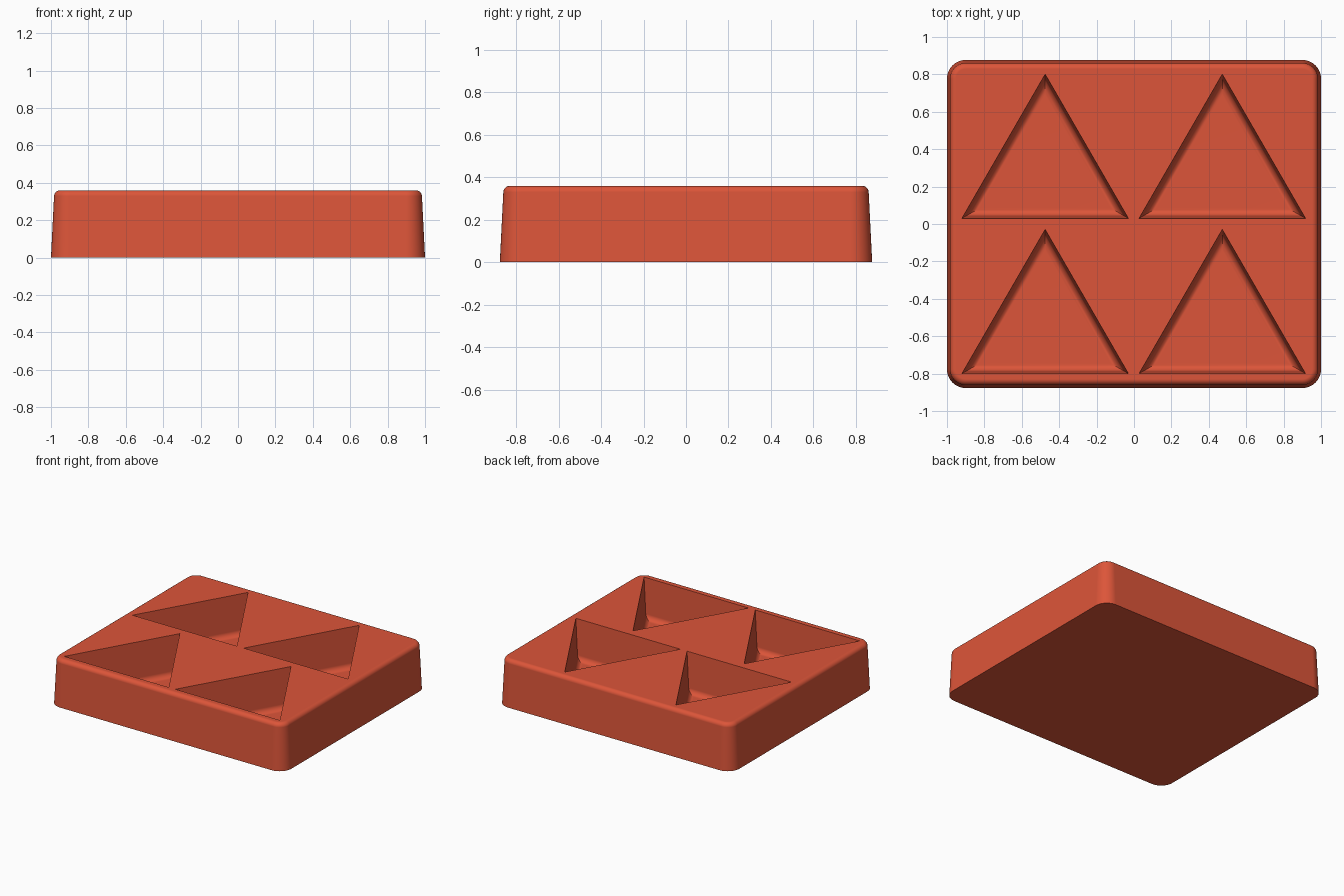
import bpy
import bmesh
from math import sin, cos, radians, sqrt

if "Cube" in bpy.data.objects:
    bpy.data.objects.remove(bpy.data.objects["Cube"], do_unlink=True)

HALF_X, HALF_Y, HEIGHT = 1.0, 0.877, 0.36
DRAFT = 0.05          # sideways slope of the walls per unit of height
CORNER, LIP = 0.1, 0.03
FLOOR, FILLET = 0.05, 0.04

red = bpy.data.materials.new("brick_red")
red.use_nodes = True
colour = (0.72, 0.091, 0.041, 1)
red.diffuse_color = colour
red.node_tree.nodes["Principled BSDF"].inputs["Base Color"].default_value = colour


def loft(bm, rings):
    """Skin a stack of closed rings, listed from bottom to top, and cap both ends."""
    loops = [[bm.verts.new(p) for p in ring] for ring in rings]
    for low, high in zip(loops, loops[1:]):
        n = len(low)
        for i in range(n):
            j = (i + 1) % n
            bm.faces.new((low[i], low[j], high[j], high[i]))
    bm.faces.new(loops[0][::-1])
    bm.faces.new(loops[-1])


def make_object(name, bm):
    mesh = bpy.data.meshes.new(name)
    bm.normal_update()
    bm.to_mesh(mesh)
    bm.free()
    mesh.materials.append(red)
    obj = bpy.data.objects.new(name, mesh)
    bpy.context.collection.objects.link(obj)
    return obj


def rounded_rectangle(inset, z, steps=10):
    r = CORNER - inset
    ring = []
    for k, (sx, sy) in enumerate([(1, 1), (-1, 1), (-1, -1), (1, -1)]):
        for i in range(steps + 1):
            a = radians(90 * (k + i / steps))
            ring.append((sx * (HALF_X - CORNER) + r * cos(a),
                         sy * (HALF_Y - CORNER) + r * sin(a), z))
    return ring


def triangle(cx, base_y, inset, z, side=0.89):
    half = side / 2 - sqrt(3) * inset
    low = base_y + inset
    return [(cx - half, low, z), (cx + half, low, z),
            (cx, low + half * sqrt(3), z)]


# Tray block: tapered sides with a rounded top lip
bm = bmesh.new()
rings = [rounded_rectangle(0, 0)]
for i in range(7):
    a = radians(15 * i)
    z = HEIGHT - LIP + LIP * sin(a)
    rings.append(rounded_rectangle(DRAFT * z + LIP * (1 - cos(a)), z))
loft(bm, rings)
tray = make_object("tray", bm)

# Four triangular pockets with filleted floors
bm = bmesh.new()
for cx in (-0.475, 0.472):
    for base_y in (-0.8, 0.03):
        rings = []
        for i in range(7):
            a = radians(15 * i)
            z = FLOOR + FILLET * (1 - cos(a))
            inset = DRAFT * (HEIGHT - z) + FILLET * (1 - sin(a))
            rings.append(triangle(cx, base_y, inset, z))
        top = HEIGHT + 0.03
        rings.append(triangle(cx, base_y, DRAFT * (HEIGHT - top), top))
        loft(bm, rings)
cutter = make_object("pocket_cutter", bm)
cutter.hide_render = True

cut = tray.modifiers.new("pockets", "BOOLEAN")
cut.operation = "DIFFERENCE"
cut.solver = "EXACT"
cut.object = cutter

# Apply the cut, then smooth the rounded edges
bpy.ops.object.select_all(action="DESELECT")
tray.select_set(True)
bpy.context.view_layer.objects.active = tray
bpy.ops.object.modifier_apply(modifier=cut.name)
bpy.data.objects.remove(cutter, do_unlink=True)
bpy.ops.object.shade_smooth_by_angle(angle=radians(35))
weighted = tray.modifiers.new("flat_shading", "WEIGHTED_NORMAL")
weighted.keep_sharp = True
